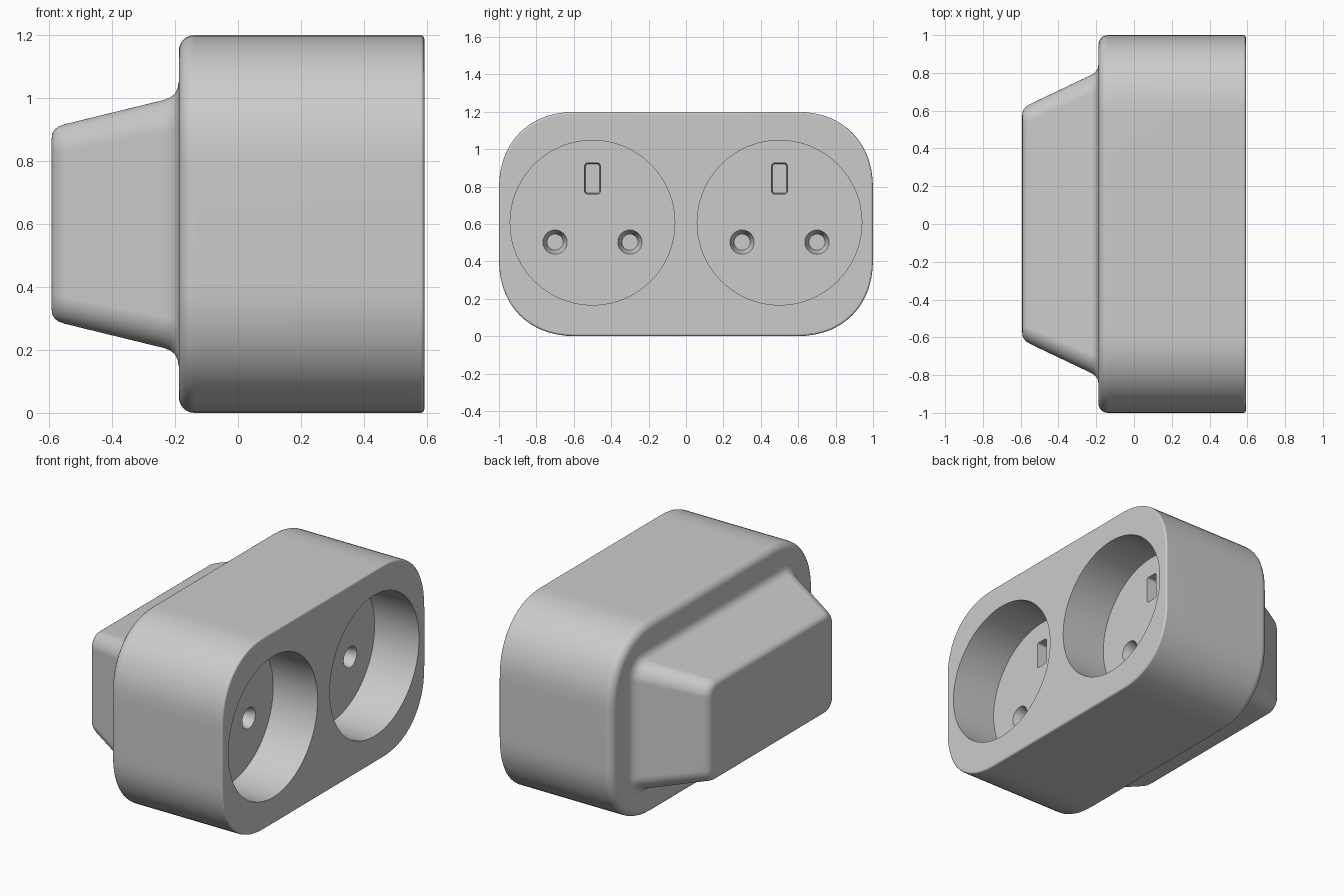
import bpy, bmesh, math
from mathutils import Matrix

if "Cube" in bpy.data.objects:
    bpy.data.objects.remove(bpy.data.objects["Cube"])

ZC = 0.6          # height of the body axis
FLOOR_X = 0.285   # floor of the socket recesses


def ring_points(x, hy, hz, r, n=2.0, seg=14):
    """Rounded rectangle in the YZ plane; n > 2 gives squarer corners."""
    pts = []
    for q, (sy, sz) in enumerate([(1, 1), (-1, 1), (-1, -1), (1, -1)]):
        for i in range(seg + 1):
            a = math.pi / 2 * (i if q % 2 == 0 else seg - i) / seg
            c = max(math.cos(a), 0) ** (2 / n)
            s = max(math.sin(a), 0) ** (2 / n)
            pts.append((x, sy * (hy - r + r * c), ZC + sz * (hz - r + r * s)))
    return pts


def new_object(name, bm):
    bmesh.ops.recalc_face_normals(bm, faces=bm.faces)
    me = bpy.data.meshes.new(name)
    bm.to_mesh(me)
    bm.free()
    ob = bpy.data.objects.new(name, me)
    bpy.context.collection.objects.link(ob)
    return ob


def loft(name, rings):
    bm = bmesh.new()
    loops = [[bm.verts.new(p) for p in ring] for ring in rings]
    for a, b in zip(loops, loops[1:]):
        for i in range(len(a)):
            j = (i + 1) % len(a)
            bm.faces.new((a[i], a[j], b[j], b[i]))
    bm.faces.new(loops[0])
    bm.faces.new(loops[-1])
    return new_object(name, bm)


def cone(name, x0, x1, r0, r1, y, z, seg):
    bm = bmesh.new()
    m = Matrix.Translation(((x0 + x1) / 2, y, z)) @ Matrix.Rotation(math.pi / 2, 4, 'Y')
    bmesh.ops.create_cone(bm, cap_ends=True, segments=seg, radius1=r0,
                          radius2=r1, depth=x1 - x0, matrix=m)
    return new_object(name, bm)


def cut(target, cutter):
    bpy.context.view_layer.objects.active = target
    mod = target.modifiers.new("cut", 'BOOLEAN')
    mod.operation, mod.solver, mod.object = 'DIFFERENCE', 'EXACT', cutter
    bpy.ops.object.modifier_apply(modifier=mod.name)
    bpy.data.objects.remove(cutter)


# Outer shell: tapered plug base, fillet, then the large rounded body
rings = [ring_points(*p) for p in [
    (-0.592, 0.575, 0.272, 0.05), (-0.590, 0.592, 0.287, 0.06),
    (-0.583, 0.608, 0.300, 0.07), (-0.570, 0.622, 0.310, 0.08),
    (-0.550, 0.635, 0.317, 0.085), (-0.235, 0.785, 0.394, 0.10),
    (-0.215, 0.796, 0.402, 0.105), (-0.201, 0.808, 0.413, 0.11),
    (-0.192, 0.824, 0.430, 0.12), (-0.188, 0.845, 0.453, 0.135)]]


def body_ring(x, inset):
    return ring_points(x, 1.0 - inset, ZC - inset, 0.42 - inset, 2.25)


for i in range(7):
    a = math.pi / 2 * i / 6
    rings.append(body_ring(-0.188 + 0.05 * (1 - math.cos(a)), 0.05 * (1 - math.sin(a))))
for i in range(4):
    a = math.pi / 2 * i / 3
    rings.append(body_ring(0.592 - 0.012 * (1 - math.sin(a)), 0.012 * (1 - math.cos(a))))
body = loft("socket_body", rings)

# Two socket recesses, each with two tapered pin holes and an earth slot
for side in (-1, 1):
    y = 0.5 * side
    cut(body, cone("recess_cutter", FLOOR_X, 0.7, 0.44, 0.44, y, 0.607, 96))
    for dy in (-0.2, 0.2):
        cut(body, cone("pin_cutter", FLOOR_X - 0.07, FLOOR_X + 0.01,
                       0.043, 0.068, y + dy, 0.503, 32))
    slot = loft("slot_cutter", [
        [(x, py + y, pz - ZC + 0.843) for x, py, pz in ring_points(sx, hy, hz, 0.015, 2, 4)]
        for sx, hy, hz in [(FLOOR_X - 0.07, 0.037, 0.078), (FLOOR_X + 0.01, 0.043, 0.084)]])
    cut(body, slot)

# Smooth shading with crisp recess edges
bpy.ops.object.select_all(action='DESELECT')
body.select_set(True)
bpy.context.view_layer.objects.active = body
bpy.ops.object.shade_smooth_by_angle(angle=math.radians(35))
wn = body.modifiers.new("weighted_normals", 'WEIGHTED_NORMAL')
wn.keep_sharp = True
